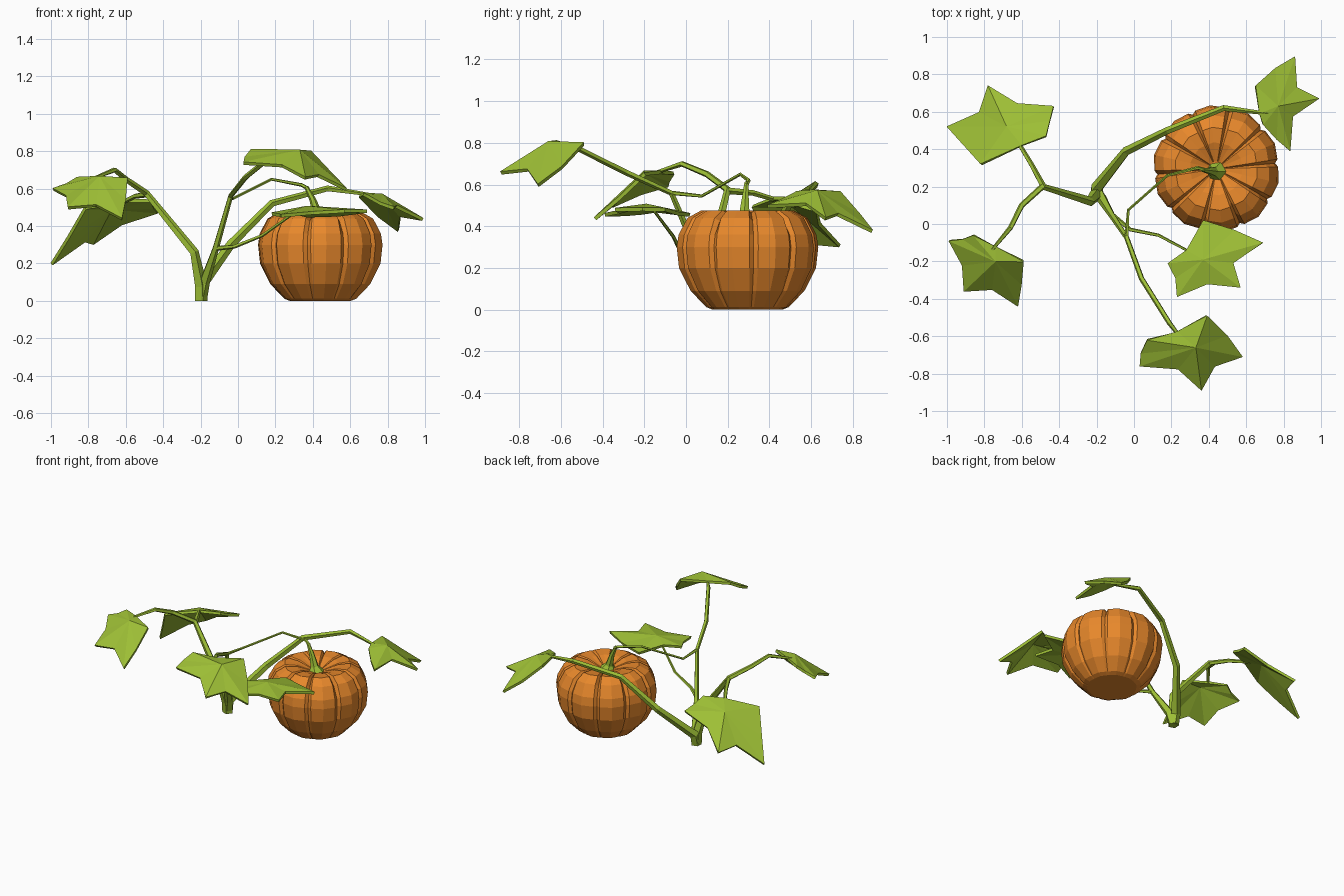
import bpy, bmesh, math
from mathutils import Vector


def material(name, col):
    m = bpy.data.materials.new(name)
    m.diffuse_color = (*col, 1)
    return m


GREEN = material("leaf_green", (0.34, 0.52, 0.036))
ORANGE = material("pumpkin_orange", (0.88, 0.27, 0.027))


def finish(name, bm, mat, recalc=True):
    if recalc:
        bmesh.ops.recalc_face_normals(bm, faces=bm.faces)
    me = bpy.data.meshes.new(name)
    bm.to_mesh(me)
    bm.free()
    me.materials.append(mat)
    ob = bpy.data.objects.new(name, me)
    bpy.context.collection.objects.link(ob)
    return ob


def skin(bm, rings):
    """Bridge equal closed rings and cap both ends."""
    n = len(rings[0])
    for a, b in zip(rings, rings[1:]):
        for i in range(n):
            bm.faces.new((a[i], a[(i + 1) % n], b[(i + 1) % n], b[i]))
    bm.faces.new(rings[0])
    bm.faces.new(rings[-1])


def tube(name, pts, radii, sides=5):
    """Tapered low-poly stem through the points."""
    bm = bmesh.new()
    pts = [Vector(p) for p in pts]
    u, rings = Vector((1, 0, 0)), []
    for i, p in enumerate(pts):
        d0 = (p - pts[max(i - 1, 0)]).normalized()
        d1 = (pts[min(i + 1, len(pts) - 1)] - p).normalized()
        d = (d0 + d1).normalized()
        u = (u - d * u.dot(d)).normalized()
        v = d.cross(u)
        ring = []
        for k in range(sides):
            a = math.tau * k / sides
            c = p + (u * math.cos(a) + v * math.sin(a)) * radii[i]
            c.z = max(c.z, 0)
            ring.append(bm.verts.new(c))
        rings.append(ring)
    skin(bm, rings)
    return finish(name, bm, GREEN)


def leaf(name, attach, centre, lobes, pulls=(-0.08, 0.28, 0.3, -0.05)):
    """Five-lobed folded leaf: fan from the centre, notches pulled inwards."""
    bm = bmesh.new()
    c = Vector(centre)
    tips = [Vector(t) for t in lobes]
    rim = [Vector(attach)]
    for i, t in enumerate(tips):
        rim.append(t)
        if i < 4:
            notch = ((t + tips[i + 1]) / 2).lerp(c, pulls[i])
            notch.z -= 0.006
            rim.append(notch)
    vc = bm.verts.new(c)
    vs = [bm.verts.new(p) for p in rim]
    for i in range(len(vs)):
        bm.faces.new((vc, vs[i], vs[(i + 1) % len(vs)]))
    bm.normal_update()
    if sum(f.normal.z for f in bm.faces) < 0:
        bmesh.ops.reverse_faces(bm, faces=bm.faces)
    ob = finish(name, bm, GREEN, recalc=False)
    s = ob.modifiers.new("thickness", 'SOLIDIFY')
    s.thickness, s.offset = 0.018, -0.6


# Pumpkin: ribbed profile, narrow grooves between ten lobes
profile = [(0.165, 0.0, 0.99), (0.195, 0.012, 0.96), (0.27, 0.09, 0.945), (0.325, 0.2, 0.94),
           (0.336, 0.3, 0.94), (0.327, 0.36, 0.935), (0.285, 0.44, 0.91), (0.22, 0.476, 0.89),
           (0.14, 0.468, 0.92), (0.04, 0.43, 1.0)]
bm = bmesh.new()
rings = []
for r, z, groove in profile:
    ring = []
    for lobe in range(10):
        for t, f in ((0, groove), (0.1, 0.985), (0.5, 1.015), (0.9, 0.985)):
            a = math.tau * (lobe + t + 0.15) / 10
            dip = 0.016 if z > 0.435 and t == 0 else 0
            ring.append(bm.verts.new((0.44 + r * f * math.cos(a),
                                      0.295 + r * f * math.sin(a), z - dip)))
    rings.append(ring)
skin(bm, rings)
finish("pumpkin", bm, ORANGE)

# Pumpkin stalk and the thin vine that carries it
tube("pumpkin_stalk", [(0.435, 0.28, 0.42), (0.425, 0.28, 0.46), (0.40, 0.285, 0.54), (0.365, 0.29, 0.61)],
     [0.06, 0.028, 0.018, 0.011], 6)
tube("pumpkin_vine", [(0.375, 0.29, 0.60), (0.34, 0.3, 0.62), (0.18, 0.26, 0.65), (-0.03, 0.075, 0.545),
                      (-0.04, -0.07, 0.56)], [0.011, 0.01, 0.008, 0.008, 0.011])

# Main stems rising from the root
root = (-0.2, 0.17, 0)
tube("left_stem", [root, (-0.2, 0.16, 0.08), (-0.235, 0.12, 0.26), (-0.49, 0.2, 0.575), (-0.6, 0.1, 0.65),
                   (-0.66, -0.02, 0.70), (-0.76, -0.14, 0.66)],
     [0.038, 0.036, 0.026, 0.018, 0.016, 0.014, 0.009])
tube("back_right_stem", [root, (-0.2, 0.19, 0.08), (-0.04, 0.39, 0.3), (0.18, 0.5, 0.52), (0.48, 0.62, 0.6),
                         (0.72, 0.59, 0.565)], [0.036, 0.034, 0.025, 0.02, 0.017, 0.009])
tube("front_stem", [root, (-0.18, 0.15, 0.1), (-0.12, 0.05, 0.28), (-0.04, -0.07, 0.56), (0.04, -0.29, 0.66),
                    (0.19, -0.53, 0.78), (0.26, -0.62, 0.78)],
     [0.034, 0.03, 0.018, 0.014, 0.015, 0.014, 0.008])
# Side stems
tube("right_leaf_stem", [(-0.125, 0.055, 0.28), (-0.02, -0.03, 0.29), (0.13, -0.06, 0.35), (0.3, -0.15, 0.47)],
     [0.014, 0.011, 0.009, 0.007])
tube("back_left_stem", [(-0.485, 0.2, 0.57), (-0.55, 0.32, 0.56), (-0.61, 0.42, 0.53), (-0.63, 0.45, 0.515)],
     [0.017, 0.014, 0.012, 0.007])

# Leaves
leaf("back_right_leaf", (0.67, 0.59, 0.575), (0.77, 0.63, 0.57),
     [(0.65, 0.74, 0.565), (0.86, 0.895, 0.38), (0.99, 0.67, 0.44), (0.835, 0.39, 0.5), (0.69, 0.53, 0.565)],
     (-0.08, 0.35, 0.45, -0.05))
leaf("front_leaf", (0.23, -0.575, 0.795), (0.33, -0.66, 0.805),
     [(0.39, -0.49, 0.80), (0.58, -0.71, 0.6), (0.36, -0.89, 0.66), (0.03, -0.76, 0.74), (0.07, -0.62, 0.81)])
leaf("right_leaf", (0.28, -0.14, 0.48), (0.37, -0.19, 0.505),
     [(0.37, 0.02, 0.46), (0.69, -0.1, 0.485), (0.57, -0.34, 0.485), (0.23, -0.39, 0.46), (0.18, -0.21, 0.47)],
     (-0.05, 0.38, 0.25, 0.1))
leaf("back_left_leaf", (-0.60, 0.42, 0.54), (-0.68, 0.52, 0.50),
     [(-0.47, 0.47, 0.54), (-0.43, 0.63, 0.48), (-0.78, 0.74, 0.31), (-1.0, 0.52, 0.2), (-0.82, 0.32, 0.5)],
     (0.0, 0.25, 0.3, 0.0))
leaf("left_leaf", (-0.74, -0.12, 0.665), (-0.74, -0.2, 0.665),
     [(-0.86, -0.06, 0.66), (-0.99, -0.09, 0.6), (-0.91, -0.36, 0.5), (-0.62, -0.44, 0.44), (-0.59, -0.2, 0.655)],
     (0.05, 0.15, 0.25, -0.03))
